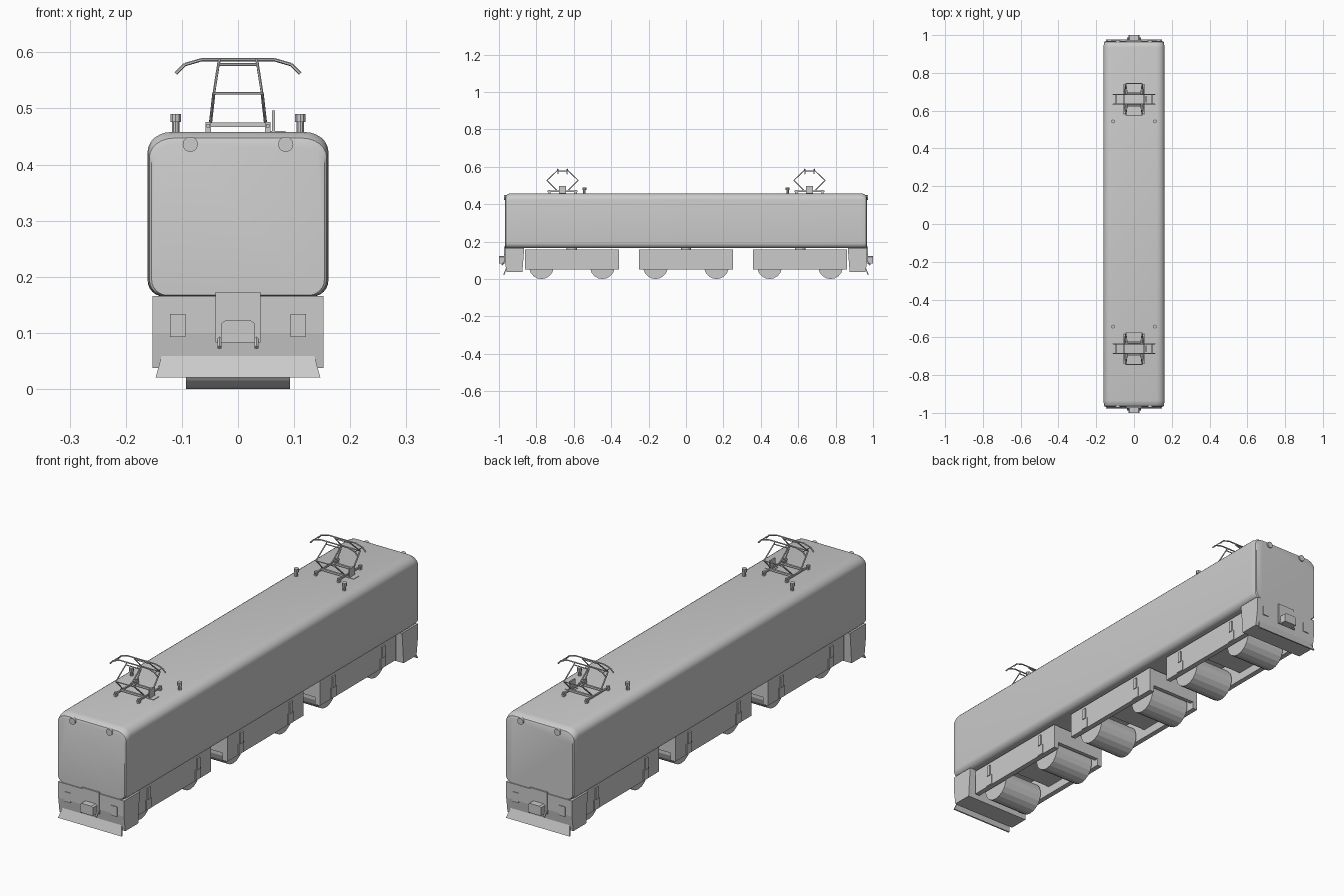
import bpy, bmesh, math
from mathutils import Vector

if "Cube" in bpy.data.objects:
    bpy.data.objects.remove(bpy.data.objects["Cube"])


def mesh_object(name, bm):
    bmesh.ops.recalc_face_normals(bm, faces=bm.faces)
    me = bpy.data.meshes.new(name)
    bm.to_mesh(me)
    bm.free()
    ob = bpy.data.objects.new(name, me)
    bpy.context.collection.objects.link(ob)
    return ob


def add_box(bm, x0, x1, y0, y1, z0, z1):
    vs = bmesh.ops.create_cube(bm, size=1)["verts"]
    for v in vs:
        v.co = Vector((x0 + (v.co.x + .5) * (x1 - x0),
                       y0 + (v.co.y + .5) * (y1 - y0),
                       z0 + (v.co.z + .5) * (z1 - z0)))


def add_rod(bm, a, b, r, sides=6):
    a, b = Vector(a), Vector(b)
    vs = bmesh.ops.create_cone(bm, cap_ends=True, segments=sides, radius1=r,
                               radius2=r, depth=(b - a).length)["verts"]
    q = (b - a).to_track_quat('Z', 'Y')
    for v in vs:
        v.co = q @ v.co + (a + b) / 2


def smooth(ob, angle=35):
    bpy.ops.object.select_all(action='DESELECT')
    ob.select_set(True)
    bpy.context.view_layer.objects.active = ob
    bpy.ops.object.shade_smooth_by_angle(angle=math.radians(angle))


def section(w, z0, z1, r_top, r_low, n=6):
    # rounded rectangle in x and z
    pts = []
    for cx, cz, r, start in ((w - r_top, z1 - r_top * .8, r_top, 0),
                             (-w + r_top, z1 - r_top * .8, r_top, 90),
                             (-w + r_low, z0 + r_low, r_low, 180),
                             (w - r_low, z0 + r_low, r_low, 270)):
        for i in range(n + 1):
            a = math.radians(start + 90 * i / n)
            kz = .8 if start < 180 else 1
            pts.append((cx + r * math.cos(a), cz + r * math.sin(a) * kz))
    return pts


# body shell lofted along y, with softened ends
bm = bmesh.new()
ends = ((.967, .007, .022), (.963, .003, .011), (.95, .001, .003), (.935, 0, 0))
stations = [(-y, s, t) for y, s, t in ends] + list(reversed(ends))
rings = []
for y, side, top in stations:
    ring = section(.161 - side, .165 + side * .3, .458 - top, .043, .028)
    rings.append([bm.verts.new((x, y, z)) for x, z in ring])
for p, q in zip(rings, rings[1:]):
    for i in range(len(p)):
        j = (i + 1) % len(p)
        bm.faces.new((p[i], p[j], q[j], q[i]))
bm.faces.new(rings[0])
bm.faces.new(rings[-1])
smooth(mesh_object("body_shell", bm), 30)

# bogies with frames, axle guides, transoms and pivots
for n, yc in enumerate((-.61, 0, .61)):
    bm = bmesh.new()
    for s in (-1, 1):
        add_box(bm, s * .105, s * .127, yc - .252, yc + .252, .05, .157)
        for dy in (-.163, .163):
            y = yc + dy
            add_box(bm, s * .126, s * .133, y - .009, y + .009, .095, .142)
            add_box(bm, s * .126, s * .130, y - .017, y + .017, .052, .096)
        add_box(bm, -.106, .106, yc + s * .252, yc + s * .235, .08, .155)
    add_box(bm, -.106, .106, yc - .06, yc + .06, .085, .155)
    add_rod(bm, (0, yc, .15), (0, yc, .17), .028, 16)
    mesh_object(f"bogie_frame_{n}", bm)
    for k, dy in enumerate((-.163, .163)):
        bm = bmesh.new()
        add_rod(bm, (-.093, yc + dy, .066), (.093, yc + dy, .066), .066, 18)
        mesh_object(f"wheelset_{n}_{k}", bm)

for s, tag in ((-1, "front"), (1, "rear")):
    # apron box under the cab
    bm = bmesh.new()
    prof = [(.865, .166), (.969, .166), (.969, .10), (.96, .037), (.875, .037)]
    a = [bm.verts.new((-.152, s * y, z)) for y, z in prof]
    b = [bm.verts.new((.152, s * y, z)) for y, z in prof]
    bm.faces.new(a)
    bm.faces.new(b)
    for i in range(len(a)):
        j = (i + 1) % len(a)
        bm.faces.new((a[i], a[j], b[j], b[i]))
    mesh_object(tag + "_apron", bm)

    # slanted plough blade
    bm = bmesh.new()
    blade = [bm.verts.new(p) for p in ((-.136, s * .963, .059), (.136, s * .963, .059),
                                       (.147, s * .978, .02), (-.147, s * .978, .02))]
    back = [bm.verts.new(v.co - Vector((0, s * .006, 0))) for v in blade]
    bm.faces.new(blade)
    bm.faces.new(back)
    for i in range(4):
        j = (i + 1) % 4
        bm.faces.new((blade[i], blade[j], back[j], back[i]))
    mesh_object(tag + "_plough", bm)

    # coupler, backing plate and hoses
    bm = bmesh.new()
    add_box(bm, -.04, .04, s * .96, s * .973, .083, .173)
    outline = [(-.03, .083), (.03, .083), (.03, .117), (.023, .122),
               (-.023, .122), (-.03, .117)]
    a = [bm.verts.new((x, s * .97, z)) for x, z in outline]
    b = [bm.verts.new((x, s * 1.0, z)) for x, z in outline]
    bm.faces.new(a)
    bm.faces.new(b)
    for i in range(6):
        j = (i + 1) % 6
        bm.faces.new((a[i], a[j], b[j], b[i]))
    for x in (-.033, .033):
        add_rod(bm, (x, s * .97, .09), (x, s * .985, .074), .004)
    mesh_object(tag + "_coupler", bm)

    # step panels and headlights
    bm = bmesh.new()
    for m in (-1, 1):
        add_box(bm, m * .094, m * .121, s * .96, s * .972, .093, .134)
    mesh_object(tag + "_step_panels", bm)
    bm = bmesh.new()
    for x in (-.085, .085):
        add_rod(bm, (x, s * .94, .436), (x, s * .972, .436), .0135, 20)
    smooth(mesh_object(tag + "_headlights", bm))

    # roof insulators
    bm = bmesh.new()
    for x in (-.111, .111):
        add_rod(bm, (x, s * .543, .45), (x, s * .543, .477), .007, 10)
        add_rod(bm, (x, s * .543, .476), (x, s * .543, .49), .010, 10)
    mesh_object(tag + "_roof_insulators", bm)

    # pantograph base
    yc = s * .66
    bm = bmesh.new()
    for x in (-.053, .053):
        for d in (-.07, .07):
            add_box(bm, x - .005, x + .005, yc + d - .006, yc + d + .006, .453, .476)
        add_box(bm, x - .003, x + .003, yc - .08, yc + .08, .466, .472)
    for d in (-.035, .035):
        add_box(bm, -.055, .055, yc + d - .004, yc + d + .004, .467, .475)
    add_box(bm, .0605, .066, yc - .018, yc + .018, .455, .496)
    add_box(bm, .05, .085, yc - .018, yc + .018, .455, .46)
    mesh_object(tag + "_pantograph_base", bm)

    # pantograph diamond arms and contact strips
    bm = bmesh.new()
    for d in (-1, 1):
        for m in (-1, 1):
            foot = (m * .049, yc + d * .03, .474)
            knee = (m * .043, yc + d * .084, .527)
            top = (m * .035, yc + d * .03, .578)
            add_rod(bm, foot, knee, .003)
            add_rod(bm, knee, top, .0025)
            add_rod(bm, top, (m * .033, yc + d * .026, .587), .0025)
        for w, y, z in ((.043, .084, .527), (.036, .03, .578)):
            add_rod(bm, (-w, yc + d * y, z), (w, yc + d * y, z), .0025)
        head = [(-.111, .562), (-.095, .578), (-.064, .587), (.064, .587),
                (.095, .578), (.111, .562)]
        for (x0, z0), (x1, z1) in zip(head, head[1:]):
            add_rod(bm, (x0, yc + d * .025, z0), (x1, yc + d * .025, z1), .003)
    for m in (-1, 1):
        add_rod(bm, (m * .095, yc - .025, .578), (m * .095, yc + .025, .578), .002)
    mesh_object(tag + "_pantograph_arms", bm)
